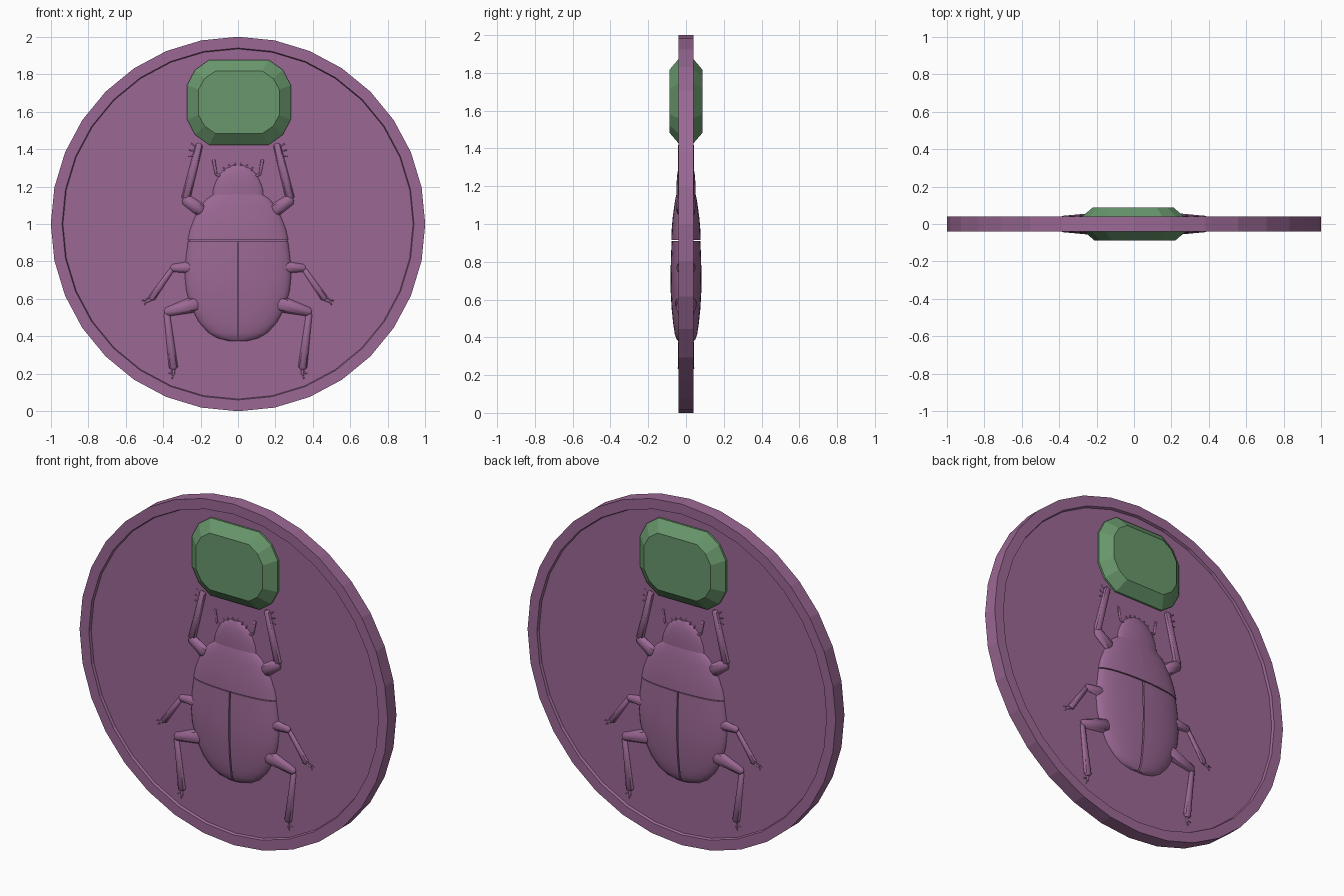
import bpy, bmesh, math
from mathutils import Vector, Matrix

if "Cube" in bpy.data.objects:
    bpy.data.objects.remove(bpy.data.objects["Cube"])

FLOOR = -0.025   # recessed face of the coin, front side


def material(name, rgb):
    m = bpy.data.materials.new(name)
    m.diffuse_color = (*rgb, 1)
    m.use_nodes = True
    m.node_tree.nodes["Principled BSDF"].inputs["Base Color"].default_value = m.diffuse_color
    return m


PURPLE = material("purple", (0.33, 0.14, 0.30))
GREEN = material("green", (0.14, 0.31, 0.15))


def finish(name, bm, mat, angle=None, both=True):
    """Turn a bmesh into an object; repeat it on the back by a half turn."""
    bmesh.ops.recalc_face_normals(bm, faces=bm.faces)
    me = bpy.data.meshes.new(name)
    bm.to_mesh(me)
    bm.free()
    me.materials.append(mat)
    ob = bpy.data.objects.new(name, me)
    bpy.context.collection.objects.link(ob)
    if angle:
        bpy.ops.object.select_all(action='DESELECT')
        ob.select_set(True)
        bpy.context.view_layer.objects.active = ob
        bpy.ops.object.shade_smooth_by_angle(angle=math.radians(angle))
    if both:
        ob.name = name + "_front"
        back = ob.copy()
        back.name = name + "_back"
        back.rotation_euler.z = math.pi
        bpy.context.collection.objects.link(back)
    return ob


def bridge(bm, rings, closed=True):
    for a, b in zip(rings, rings[1:]):
        n = len(a)
        for i in range(n if closed else n - 1):
            j = (i + 1) % n
            bm.faces.new((a[i], a[j], b[j], b[i]))


# coin: flat disc with a shallow recess on both faces
def coin():
    bm = bmesh.new()
    n, rings = 32, []
    for r, y in [(0.935, FLOOR), (0.94, -0.04), (1, -0.04), (1, 0.04), (0.94, 0.04), (0.935, -FLOOR)]:
        rings.append([bm.verts.new((r * math.cos(math.tau * i / n), y, 1 + r * math.sin(math.tau * i / n)))
                      for i in range(n)])
    bridge(bm, rings)
    bm.faces.new(rings[0])
    bm.faces.new(rings[-1])
    finish("coin", bm, PURPLE, both=False)


# gem: octagonal-cut stone with sloping sides
def gem():
    bm = bmesh.new()
    rings = []
    for x, z, cx, cz, y in [(0.277, 0.227, 0.118, 0.135, -0.02),
                            (0.277, 0.227, 0.118, 0.135, -0.036),
                            (0.216, 0.166, 0.09, 0.098, -0.088)]:
        ring = []
        for q in range(4):
            sx, sz = [(1, 1), (-1, 1), (-1, -1), (1, -1)][q]
            pts = [(x, z - cz), (x - cx * 0.36, z - cz * 0.4), (x - cx, z)]
            for px, pz in (pts if q % 2 == 0 else pts[::-1]):
                ring.append(bm.verts.new((0.005 + sx * px, y, 1.65 + sz * pz)))
        rings.append(ring)
    bridge(bm, rings)
    bm.faces.new(rings[0])
    bm.faces.new(rings[-1])
    finish("gem", bm, GREEN)


# domed shell lofted from (z, half width, height) rows
def shell(bm, rows, x0=0.0, side=1, n=10):
    rings = []
    for z, w, h in rows:
        ring = []
        for i in range(n + 1):
            t = math.pi / 2 * i / n
            x = x0 + (w - x0) * math.sin(t)
            ring.append(bm.verts.new((side * x, -0.02 - h * math.cos(t) ** 0.9, z)))
        ring.append(bm.verts.new((side * x0, -0.02, z)))
        rings.append(ring)
    bridge(bm, rings)
    bm.faces.new(rings[0])
    bm.faces.new(rings[-1])


def full_shell(name, rows):
    bm = bmesh.new()
    shell(bm, rows)
    shell(bm, rows, side=-1)
    bmesh.ops.remove_doubles(bm, verts=bm.verts, dist=0.0005)
    finish(name, bm, PURPLE, 40)


# tapered limb segment with rounded ends
def limb(bm, a, b, ra, rb, y=-0.027):
    a, b = Vector((a[0], y, a[1])), Vector((b[0], y, b[1]))
    d = (b - a).normalized()
    s = Vector((0, 1, 0)).cross(d)
    prof = [(a - d * ra * 0.5, ra * 0.5), (a, ra), (b, rb), (b + d * rb * 0.5, rb * 0.5)]
    rings = []
    for c, r in prof:
        rings.append([bm.verts.new(c + s * r * math.cos(math.tau * i / 8)
                                   + Vector((0, 0.7 * r * math.sin(math.tau * i / 8), 0))) for i in range(8)])
    bridge(bm, rings)
    bm.faces.new(rings[0])
    bm.faces.new(rings[-1])


LIMBS = {
    "front_leg": [((0.2, 1.075), (0.278, 1.13), 0.036, 0.03), ((0.278, 1.14), (0.208, 1.42), 0.024, 0.02),
                  ((0.225, 1.365), (0.262, 1.36), 0.005, 0.003), ((0.22, 1.385), (0.26, 1.395), 0.005, 0.003),
                  ((0.215, 1.405), (0.25, 1.43), 0.005, 0.003)],
    "middle_leg": [((0.23, 0.77), (0.35, 0.765), 0.036, 0.02), ((0.355, 0.755), (0.46, 0.605), 0.013, 0.019),
                   ((0.46, 0.6), (0.49, 0.585), 0.008, 0.007), ((0.485, 0.59), (0.5, 0.57), 0.005, 0.003),
                   ((0.48, 0.6), (0.51, 0.59), 0.005, 0.003)],
    "rear_leg": [((0.22, 0.575), (0.38, 0.53), 0.045, 0.024), ((0.38, 0.52), (0.345, 0.235), 0.016, 0.024),
                 ((0.345, 0.225), (0.345, 0.195), 0.008, 0.007), ((0.345, 0.2), (0.352, 0.175), 0.005, 0.003),
                 ((0.35, 0.21), (0.37, 0.2), 0.005, 0.003)],
    "antenna": [((0.09, 1.255), (0.117, 1.265), 0.007, 0.007), ((0.117, 1.265), (0.13, 1.34), 0.006, 0.009)],
    "head_teeth": [((x, z - 0.02), (x * 1.1, z), 0.006, 0.003)
                   for x, z in [(0.015, 1.328), (0.045, 1.318), (0.07, 1.303)]],
}

coin()
gem()

# beetle: wing cases, thorax and head
WING = [(0.375, 0.05, 0.018), (0.39, 0.11, 0.03), (0.42, 0.16, 0.04), (0.475, 0.21, 0.048), (0.55, 0.25, 0.056),
        (0.64, 0.277, 0.061), (0.72, 0.285, 0.062), (0.82, 0.28, 0.06), (0.91, 0.268, 0.056)]
for side, label in [(1, "right"), (-1, "left")]:
    bm = bmesh.new()
    shell(bm, WING, 0.004, side)
    finish("wing_case_" + label, bm, PURPLE, 40)
    for name, parts in LIMBS.items():
        bm = bmesh.new()
        for (ax, az), (bx, bz), ra, rb in parts:
            limb(bm, (side * ax, az), (side * bx, bz), ra, rb)
        finish(name + "_" + label, bm, PURPLE, 40)
full_shell("thorax", [(0.915, 0.27, 0.058), (0.97, 0.258, 0.056), (1.03, 0.235, 0.051), (1.09, 0.203, 0.043),
                      (1.13, 0.173, 0.037), (1.16, 0.13, 0.03)])
full_shell("head", [(1.15, 0.137, 0.03), (1.19, 0.133, 0.031), (1.23, 0.118, 0.029), (1.265, 0.1, 0.026),
                    (1.295, 0.07, 0.02), (1.313, 0.03, 0.012)])
